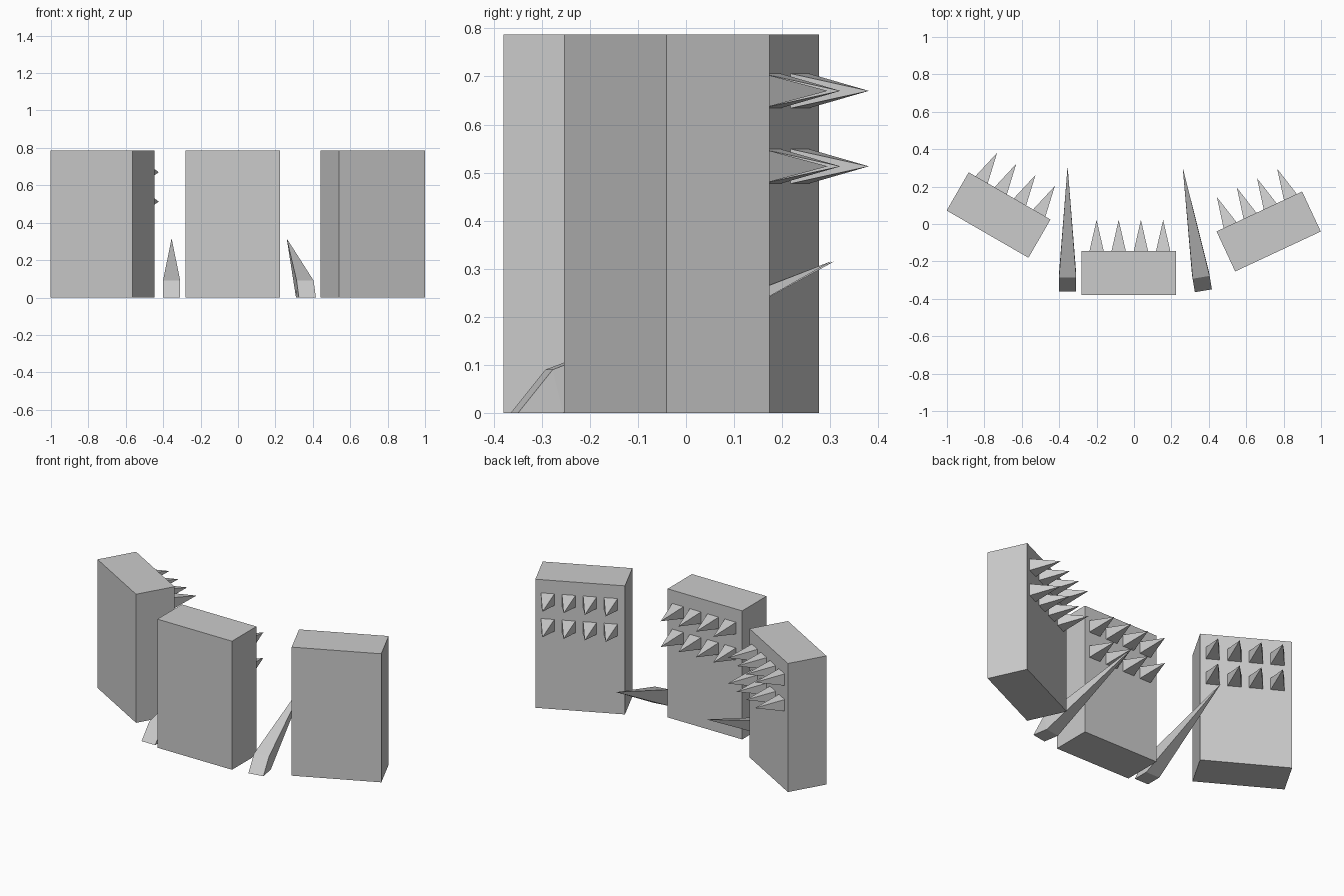
import bpy, bmesh
from math import radians
from mathutils import Matrix, Vector

if "Cube" in bpy.data.objects:
    bpy.data.objects.remove(bpy.data.objects["Cube"])


def make(name, bm, loc, angle):
    bmesh.ops.recalc_face_normals(bm, faces=bm.faces)
    me = bpy.data.meshes.new(name)
    bm.to_mesh(me)
    bm.free()
    ob = bpy.data.objects.new(name, me)
    ob.location = loc
    ob.rotation_euler.z = radians(angle)
    bpy.context.collection.objects.link(ob)


W, D, H = 0.505, 0.236, 0.787          # slab size
SPIKE_X = (-0.173, -0.055, 0.064, 0.183)
SPIKE_Z = (0.513, 0.67)


def slab(name, loc, angle):
    # upright box
    bm = bmesh.new()
    bmesh.ops.create_cube(bm, size=1, matrix=Matrix.Translation((0, 0, H / 2))
                          @ Matrix.Diagonal((W, D, H, 1)))
    make(name, bm, loc, angle)
    # two rows of square pyramids on the back face
    bm = bmesh.new()
    y = D / 2
    for x in SPIKE_X:
        for z in SPIKE_Z:
            base = [bm.verts.new((x + a * 0.038, y, z + b * 0.036))
                    for a, b in ((-1, -1), (1, -1), (1, 1), (-1, 1))]
            tip = bm.verts.new((x, y + 0.166, z))
            bm.faces.new(base)
            for i in range(4):
                bm.faces.new((base[i], base[(i + 1) % 4], tip))
    make(name + "_spikes", bm, loc, angle)


def claw(name, loc, angle):
    # bent wedge tapering to a point, origin at its front foot
    bm = bmesh.new()
    profile = ((0, 0), (0.073, 0.09), (0.095, 0))
    left, right = ([bm.verts.new((s * 0.046, y, z)) for y, z in profile]
                   for s in (-1, 1))
    tip = bm.verts.new((0, 0.67, 0.316))
    for a, b in ((0, 1), (0, 2)):      # front slope and foot
        bm.faces.new((left[a], left[b], right[b], right[a]))
    for side in (left, right):         # flanks
        bm.faces.new(side)
        bm.faces.new((side[1], side[2], tip))
    for i in (1, 2):                   # top and underside
        bm.faces.new((left[i], right[i], tip))
    make(name, bm, loc, angle)


slab("centre_slab", (-0.027, -0.262, 0), 0)
slab("left_slab", (-0.724, 0.048, 0), -30)
slab("right_slab", (0.72, -0.04, 0), 25)
claw("left_claw", (-0.355, -0.36, 0), 0)
claw("right_claw", (0.371, -0.357, 0), 9.5)
